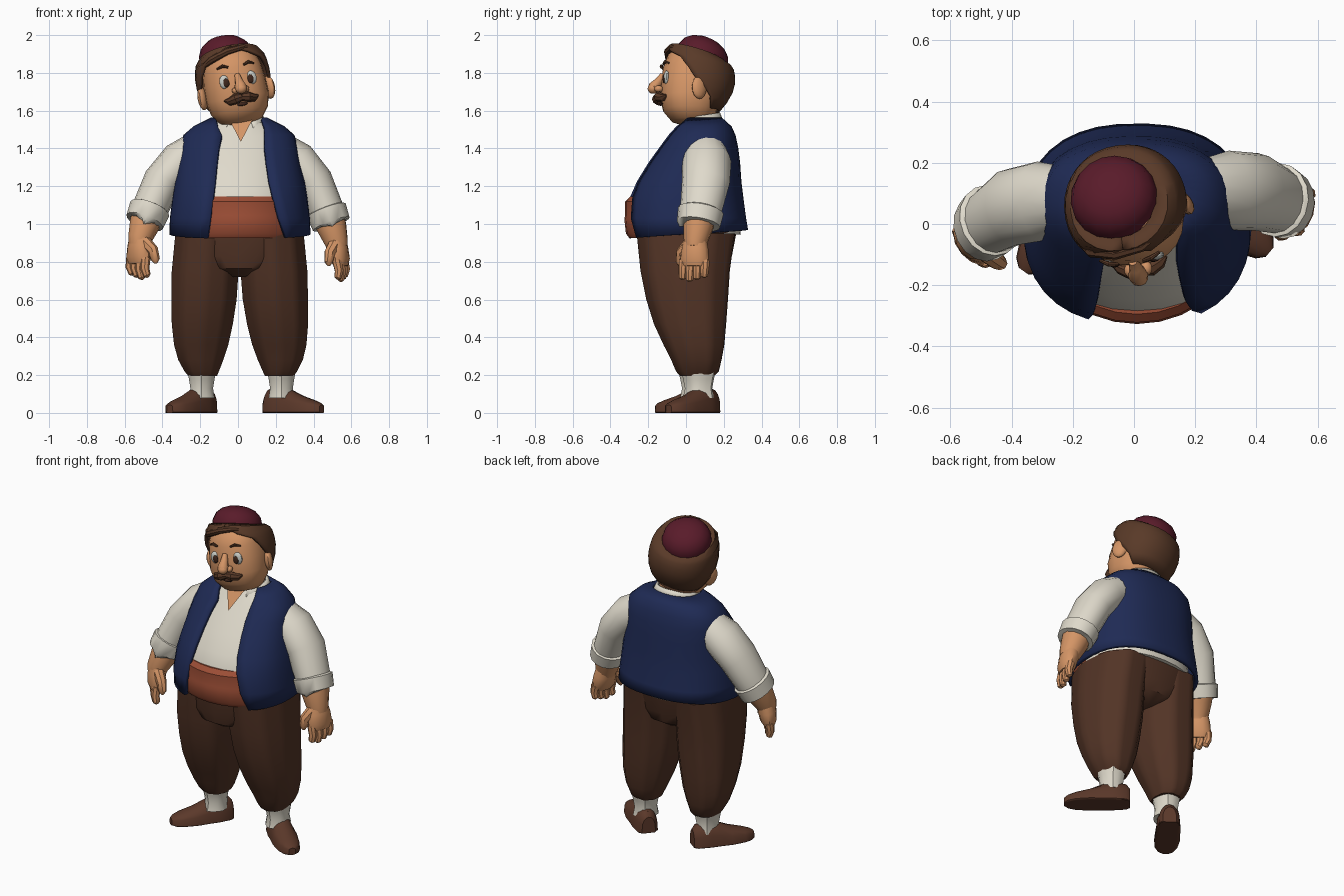
import bpy, bmesh, math
from mathutils import Vector, Matrix

if "Cube" in bpy.data.objects:
    bpy.data.objects.remove(bpy.data.objects["Cube"])

def material(name, r, g, b):
    m = bpy.data.materials.new(name)
    m.diffuse_color = (r, g, b, 1)
    m.use_nodes = True
    m.node_tree.nodes["Principled BSDF"].inputs["Base Color"].default_value = m.diffuse_color
    return m

SKIN = material("skin", 0.66, 0.30, 0.132)
NAVY = material("navy_cloth", 0.0135, 0.0235, 0.09)
LINEN = material("linen", 0.74, 0.70, 0.60)
RUST = material("rust_sash", 0.33, 0.075, 0.036)
BROWN = material("brown_trousers", 0.085, 0.034, 0.019)
HAIR = material("hair_brown", 0.10, 0.042, 0.021)
LEATHER = material("shoe_leather", 0.105, 0.040, 0.023)
WINE = material("wine_felt", 0.10, 0.011, 0.023)
EYE = material("eye_white", 0.58, 0.60, 0.56)
DARK = material("dark_iris", 0.05, 0.02, 0.012)

def power(c, e):
    return math.copysign(abs(c) ** (2 / e), c)

def make(name, verts, faces, mat, matrix=None):
    me = bpy.data.meshes.new(name)
    me.from_pydata(verts, [], faces)
    bm = bmesh.new()
    bm.from_mesh(me)
    bmesh.ops.recalc_face_normals(bm, faces=bm.faces)
    bm.to_mesh(me)
    bm.free()
    if matrix:
        me.transform(matrix)
    me.materials.append(mat)
    ob = bpy.data.objects.new(name, me)
    bpy.context.collection.objects.link(ob)
    return ob

def skin_rings(name, rings, mat, closed=True, matrix=None):
    """Joins rings of equal length; closed rings get end caps."""
    n = len(rings[0])
    verts = [p for r in rings for p in r]
    faces = [(i * n + j, i * n + (j + 1) % n, (i + 1) * n + (j + 1) % n, (i + 1) * n + j)
             for i in range(len(rings) - 1) for j in range(n if closed else n - 1)]
    if closed:
        faces += [tuple(range(n)), tuple(range(len(verts) - n, len(verts)))]
    return make(name, verts, faces, mat, matrix)

def level(z, cx, rx, y0, y1, angles, e=2.2, tilt=0, folds=(0, 0)):
    """Horizontal ring; angle 0 faces the front, tilt lowers the front."""
    cy, ry = (y0 + y1) / 2, (y1 - y0) / 2
    out = []
    for a in angles:
        k = 1 + folds[1] * math.cos(folds[0] * a)
        out.append((cx + k * rx * power(math.sin(a), e), cy - k * ry * power(math.cos(a), e),
                    z - tilt * math.cos(a)))
    return out

def turn(n, a0=0.0, a1=None):
    if a1 is None:
        return [2 * math.pi * i / n for i in range(n)]
    return [a0 + (a1 - a0) * i / n for i in range(n + 1)]

def loft(name, rows, mat, n=24, e=2.2, matrix=None, folds=(0, 0)):
    return skin_rings(name, [level(*r, turn(n), e, 0, folds) for r in rows], mat, True, matrix)

def tube(name, pts, radii, mat, w=(0, 1, 0), n=12, matrix=None):
    """Elliptic tube along a path; first radius lies along w."""
    pts, rings = [Vector(p) for p in pts], []
    for i, p in enumerate(pts):
        t = (pts[min(i + 1, len(pts) - 1)] - pts[max(i - 1, 0)]).normalized()
        u = Vector(w) - t * t.dot(Vector(w))
        u.normalize()
        v = t.cross(u)
        a, b = radii[i] if isinstance(radii[i], tuple) else (radii[i], radii[i])
        rings.append([p + u * a * math.cos(q) + v * b * math.sin(q) for q in turn(n)])
    return skin_rings(name, rings, mat, True, matrix)

def ball(name, c, r, mat, matrix=None, seg=14, rows=8):
    bm = bmesh.new()
    bmesh.ops.create_uvsphere(bm, u_segments=seg, v_segments=rows, radius=1)
    me = bpy.data.meshes.new(name)
    bm.to_mesh(me)
    bm.free()
    me.transform((matrix or Matrix()) @ Matrix.LocRotScale(Vector(c), None, Vector(r)))
    me.materials.append(mat)
    ob = bpy.data.objects.new(name, me)
    bpy.context.collection.objects.link(ob)
    return ob

# Torso: z, centre x, half width, front y, back y
body = [(0.945, .01, .355, -.302, .31), (1.03, .01, .352, -.312, .30), (1.14, .01, .338, -.292, .285),
        (1.22, .01, .325, -.255, .275), (1.32, .005, .307, -.19, .268), (1.40, .005, .294, -.13, .258),
        (1.465, .005, .277, -.08, .245), (1.51, .005, .225, -.045, .225), (1.555, .005, .135, -.015, .175)]
loft("shirt", [(z, x, r - .02, a + .006, b - .02) for z, x, r, a, b in body], LINEN, 28)

# Vest: the same profile left open between two front edges
left_edge = [-.16, -.145, -.13, -.12, -.11, -.10, -.085, -.105, -.115]
right_edge = [.25, .215, .185, .165, .15, .14, .14, .14, .125]
rings = []
for i, (z, x, r, a, b) in enumerate(body):
    r += .008
    a0 = math.asin(min(1, (right_edge[i] - x) / r) ** 1.2)
    a1 = 2 * math.pi - math.asin(min(1, (x - left_edge[i]) / r) ** 1.2)
    rings.append(level(z, x, r, a - .008, b + .008, turn(30, a0, a1), 2.4, .022 if i == 0 else 0))
vest = skin_rings("vest", rings, NAVY, False)
solid = vest.modifiers.new("thickness", 'SOLIDIFY')
solid.thickness, solid.offset = .022, 0

# Sash, collar and neck opening
loft("sash", [(.925, .01, .33, -.30, .25), (.95, .01, .335, -.318, .26), (1.03, .01, .335, -.327, .27),
              (1.045, .01, .335, -.322, .27), (1.12, .01, .325, -.322, .26), (1.145, .01, .31, -.295, .25)],
     RUST, 28, 2)
collar = skin_rings("collar", [level(z, .01, r, a, b, turn(20, .5, 2 * math.pi - .5), 2, .015)
                               for z, r, a, b in [(1.50, .15, -.06, .20), (1.55, .136, -.035, .19),
                                                  (1.575, .122, -.02, .18)]], LINEN, False)
collar.modifiers.new("thickness", 'SOLIDIFY').thickness = .012
make("neck_opening", [(.015, -.118, 1.435), (-.045, -.045, 1.55), (.075, -.045, 1.55)], [(0, 1, 2)], SKIN)
loft("neck", [(1.45, .01, .10, -.02, .16), (1.62, .01, .115, -.03, .16)], SKIN, 16)

# Trousers: hips and two gathered legs
loft("trouser_hips", [(.72, .005, .04, -.16, .15), (.765, .005, .19, -.232, .222), (.83, .005, .30, -.247, .243),
                      (.96, .005, .335, -.258, .268)], BROWN, 28, 2.6)
leg = [(.195, .195, .075, -.03, .15), (.22, .20, .09, -.05, .175), (.28, .205, .118, -.075, .19),
       (.36, .203, .142, -.115, .205), (.47, .197, .16, -.165, .215), (.60, .188, .171, -.205, .225),
       (.75, .182, .175, -.235, .235), (.95, .17, .168, -.255, .262)]
for side, s in (("left", -1), ("right", 1)):
    loft(side + "_trouser_leg", [(z, s * x + .008 + (.03 * (1 - z) ** 3 if s > 0 else 0), r, a, b)
                                 for z, x, r, a, b in leg], BROWN, 36, 2.2, None, (9, .024))

# Socks and shoes, splayed unevenly
for side, ankle, heel, toe in (("left", (-.192, .055), (-.145, .145), (-.355, -.145)),
                               ("right", (.23, .07), (.155, .15), (.435, -.085))):
    x, y = ankle
    loft(side + "_sock", [(z, x, r, y - r * 1.2, y + r * 1.2) for z, r in
                          [(.08, .068), (.13, .06), (.18, .068), (.24, .08)]], LINEN, 15, 2, None, (5, .05))
    h, t = Vector((*heel, .03)), Vector((*toe, .03))
    across = (t - h).cross(Vector((0, 0, 1)))
    prof = [(0, .04, .07), (.06, .06, .098), (.27, .07, .115), (.42, .07, .098), (.62, .074, .065),
            (.85, .064, .04), (.97, .045, .025), (1.03, .02, .012)]
    shoe = tube(side + "_shoe", [h.lerp(t, k) for k, _, _ in prof], [(a, b) for _, a, b in prof],
                LEATHER, across, 16)
    for v in shoe.data.vertices:
        if v.co.z < .03:
            v.co.z = 0.004 if v.co.z > .022 else 0.0

# Arms, rolled cuffs and hands
def arm(side, pts, wrist, d, w, s):
    tube(side + "_sleeve", pts, [.10, (.13, .11), (.127, .103), (.108, .095)], LINEN, (0, 1, 0), 16)
    end = Vector(pts[-1])
    down = (Vector(wrist) - Vector(pts[-2])).normalized()
    tube(side + "_cuff", [end + down * k for k in (-.03, -.022, .055, .068, .055)],
         [.10, (.122, .110), (.116, .103), (.10, .09), (.075, .07)], LINEN, (0, 1, 0), 16)
    wrist, d, w = Vector(wrist), Vector(d).normalized(), Vector(w).normalized()
    tube(side + "_forearm", [end, end.lerp(wrist, .5), wrist, wrist + d * .03], [.09, .08, .064, .056], SKIN, w)
    tube(side + "_palm", [wrist - d * .02, wrist + d * .04, wrist + d * .10, wrist + d * .135],
         [(.06, .054), (.074, .054), (.08, .048), (.065, .03)], SKIN, w)
    inward = Vector((-s, 0, 0))
    for i in range(4):
        k = i - 1.5
        b = wrist + d * .10 + w * k * .04
        long = .115 - .012 * abs(k - .5)
        tube(f"{side}_finger_{i + 1}", [b, b + d * long * .55, b + d * long * .92 + inward * .015,
                                        b + d * long + inward * .022], [.026, .024, .02, .008], SKIN, w, 8)
    b = wrist + d * .01 + w * .035
    tube(side + "_thumb", [b, b + w * .04 + d * .05 + inward * .025, b + w * .045 + d * .10 + inward * .04,
                           b + w * .045 + d * .12 + inward * .042], [.034, .03, .023, .008], SKIN, w, 8)

arm("left", [(-.20, .085, 1.40), (-.305, .075, 1.33), (-.40, .055, 1.225), (-.475, .005, 1.06)],
    (-.52, -.055, .92), (-.08, -.12, -1), (.65, -.75, 0), -1)
arm("right", [(.20, .105, 1.40), (.31, .11, 1.33), (.40, .105, 1.225), (.475, .075, 1.05)],
    (.52, .05, .905), (.22, -.06, -1), (-.3, -.95, 0), 1)

# Head parts are modelled upright, then turned and tilted about the chin
pivot = Vector((.01, .07, 1.55))
H = (Matrix.Translation(pivot) @ Matrix.Rotation(-.17, 4, 'Y') @ Matrix.Rotation(.14, 4, 'Z')
     @ Matrix.Translation(Vector((0, -.07, -1.55))))
loft("head", [(1.525, 0, .06, -.02, .12), (1.545, 0, .115, -.075, .14), (1.60, 0, .152, -.12, .16),
              (1.67, 0, .168, -.138, .19), (1.75, 0, .166, -.133, .21), (1.83, 0, .156, -.122, .20),
              (1.90, 0, .13, -.095, .16), (1.93, 0, .09, -.045, .12)], SKIN, 22, 2.3, H)

# Hair: shell open over the face, rising to the front around the cap
hair = [(1.60, .125, -.03, .17, 112, 0), (1.65, .165, -.08, .21, 106, 0), (1.70, .182, -.11, .238, 92, 0),
        (1.75, .19, -.125, .25, 78, -.005), (1.80, .19, -.13, .25, 68, -.015), (1.845, .184, -.122, .244, 54, -.03),
        (1.868, .177, -.112, .236, 26, -.04), (1.893, .158, -.085, .212, 0, -.05), (1.90, .115, -.045, .16, 0, -.04)]
locks = skin_rings("hair", [level(z, 0, r, a, b, turn(24, math.radians(g), math.radians(360 - g)), 2.1, t)
                            for z, r, a, b, g, t in hair], HAIR, False, H)
solid = locks.modifiers.new("thickness", 'SOLIDIFY')
solid.thickness, solid.offset = .018, 0
tube("hair_fringe", [(-.16, -.025, 1.86), (-.115, -.075, 1.89), (-.03, -.095, 1.92), (.06, -.085, 1.93),
                     (.12, -.05, 1.91)], [.012, .02, .019, .016, .007], HAIR, (0, 0, 1), 8, H)

# Round felt cap, tipped back
C = Matrix.Translation((-.062, .078, 1.870)) @ Matrix.Rotation(-.16, 4, 'Y') @ Matrix.Rotation(-.42, 4, 'X')
loft("cap", [(h, 0, r, -r, r) for h, r in [(-.03, .142), (.03, .143), (.07, .128), (.10, .095), (.117, .05),
                                           (.121, .015)]], WINE, 18, 2, C)

# Face: ears, eyes, brows, nose, moustache and mouth
for side, s in (("left", -1), ("right", 1)):
    tilt = H @ Matrix.Translation((s * .18, .045, 1.695)) @ Matrix.Rotation(s * .45, 4, 'Z')
    ball(side + "_ear", (0, 0, 0), (.024, .045, .062), SKIN, tilt, 12, 8)
    ball(side + "_eye", (s * .073, -.115, 1.762), (.028, .015, .037), EYE, H)
    ball(side + "_iris", (s * .066, -.127, 1.756), (.017, .008, .024), DARK, H, 10, 6)
    tube(side + "_brow", [(s * .042, -.128, 1.836), (s * .07, -.123, 1.847), (s * .1, -.107, 1.836)],
         [.006, .009, .005], HAIR, (0, 0, 1), 8, H)
    ball(side + "_nostril", (s * .027, -.15, 1.708), (.02, .025, .018), SKIN, H, 10, 6)
    tube(side + "_moustache", [(0, -.15, 1.67), (s * .035, -.15, 1.664), (s * .068, -.135, 1.655),
                               (s * .09, -.12, 1.664)], [.02, .028, .021, .006], HAIR, (0, 0, 1), 8, H)
tube("nose", [(0, -.125, 1.79), (0, -.145, 1.755), (0, -.172, 1.72), (0, -.19, 1.705)],
     [.014, .022, .033, .02], SKIN, (1, 0, 0), 10, H)
ball("nose_tip", (0, -.178, 1.713), (.031, .028, .027), SKIN, H, 10, 8)
ball("mouth", (0, -.134, 1.632), (.03, .009, .01), DARK, H, 10, 6)

# Smooth shading with crisp edges
for ob in bpy.data.objects:
    ob.select_set(True)
bpy.context.view_layer.objects.active = vest
bpy.ops.object.shade_smooth_by_angle(angle=math.radians(38))
